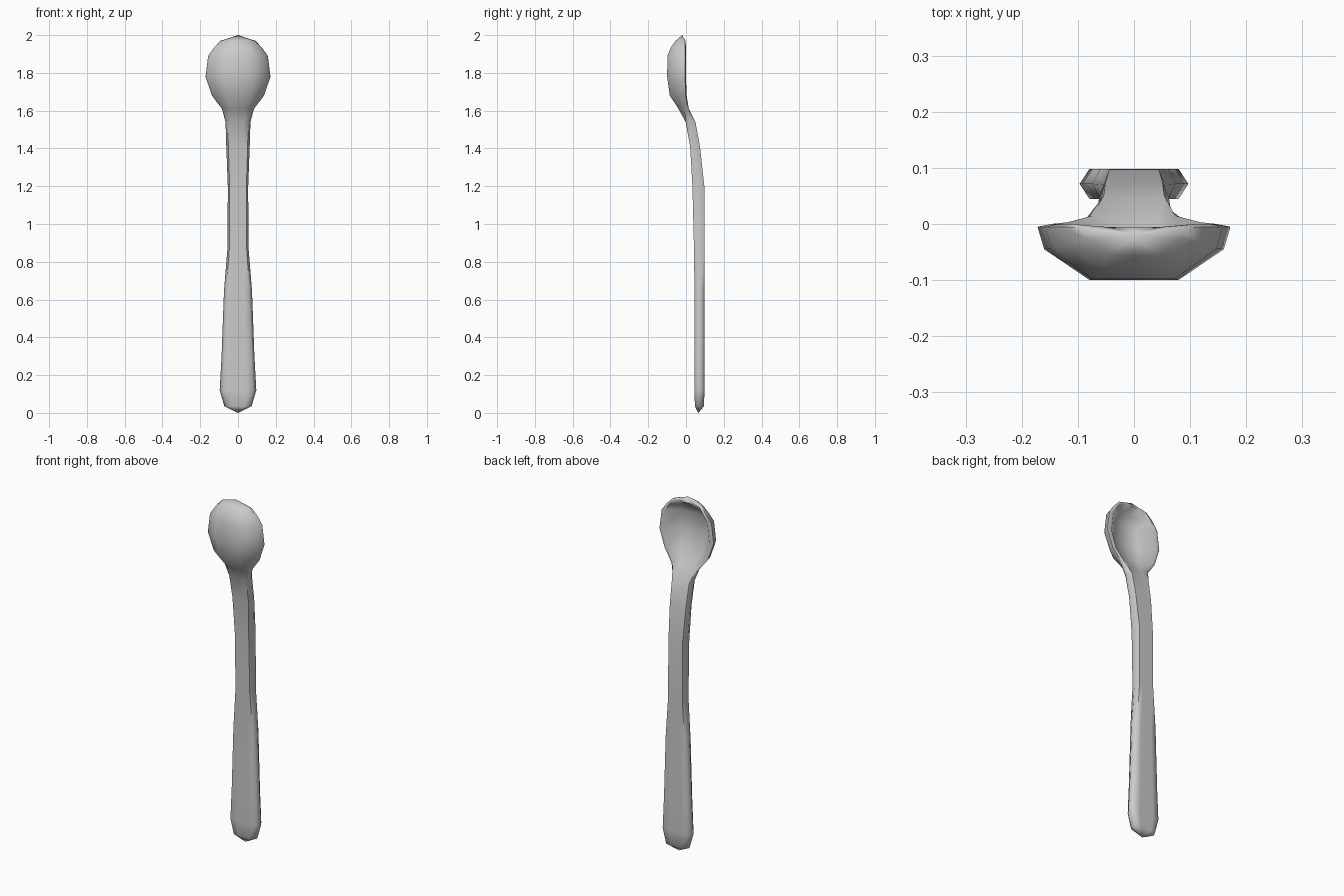
import bpy, bmesh

if "Cube" in bpy.data.objects:
    bpy.data.objects.remove(bpy.data.objects["Cube"])

# One plain metal colour
metal = bpy.data.materials.new("grey_metal")
metal.diffuse_color = (0.6, 0.6, 0.6, 1)
metal.use_nodes = True
metal.node_tree.nodes["Principled BSDF"].inputs["Base Color"].default_value = metal.diffuse_color


def handle(z, w, front, back, flat=0.82):
    """Flat bar section with bevelled sides: returns half of the ring."""
    mid = (front + back) / 2
    return z, [(0, front), (0.45 * w, front), (flat * w, front), (w, mid),
               (flat * w, back), (0.45 * w, back), (0, back)]


def bowl(z, w, front, rim, hollow):
    """Scooped section: rounded outside, narrow rim, hollow inside."""
    return z, [(0, front), (0.46 * w, front),
               (0.93 * w, rim + 0.45 * (front - rim)), (w, rim - 0.005),
               (0.86 * w, rim), (0.47 * w, rim + 0.9 * (hollow - rim)),
               (0, hollow)]


# Sections from the handle end up to the top of the bowl
sections = [
    handle(0.035, 0.072, 0.047, 0.095),
    handle(0.12, 0.097, 0.045, 0.098),
    handle(0.30, 0.087, 0.045, 0.098),
    handle(0.65, 0.074, 0.045, 0.098),
    handle(0.88, 0.055, 0.042, 0.098),
    handle(1.20, 0.054, 0.034, 0.097),
    handle(1.41, 0.062, 0.022, 0.074),
    handle(1.54, 0.066, -0.002, 0.050),
    bowl(1.61, 0.085, -0.040, 0.015, 0.003),
    bowl(1.68, 0.138, -0.086, 0.003, -0.042),
    bowl(1.78, 0.172, -0.100, 0.0, -0.072),
    bowl(1.89, 0.158, -0.098, 0.0, -0.070),
    bowl(1.935, 0.126, -0.080, 0.0, -0.048),
    bowl(1.97, 0.092, -0.055, -0.003, -0.006),
]

# Loft the sections into one closed skin
bm = bmesh.new()
rings = []
for z, half in sections:
    ring = half + [(-x, y) for x, y in half[-2:0:-1]]
    rings.append([bm.verts.new((x, y, z)) for x, y in ring])
n = len(rings[0])
for a, b in zip(rings, rings[1:]):
    for i in range(n):
        j = (i + 1) % n
        bm.faces.new((a[i], a[j], b[j], b[i]))

# Pointed caps at both ends
for ring, tip in ((rings[0], (0, 0.065, 0.0)), (rings[-1], (0, -0.02, 2.0))):
    point = bm.verts.new(tip)
    for i in range(n):
        bm.faces.new((ring[i], ring[(i + 1) % n], point))
bmesh.ops.recalc_face_normals(bm, faces=bm.faces[:])

mesh = bpy.data.meshes.new("spoon")
bm.to_mesh(mesh)
bm.free()
mesh.materials.append(metal)
spoon = bpy.data.objects.new("spoon", mesh)
bpy.context.collection.objects.link(spoon)
bpy.context.view_layer.objects.active = spoon
spoon.select_set(True)
bpy.ops.object.shade_smooth_by_angle(angle=1.1)
